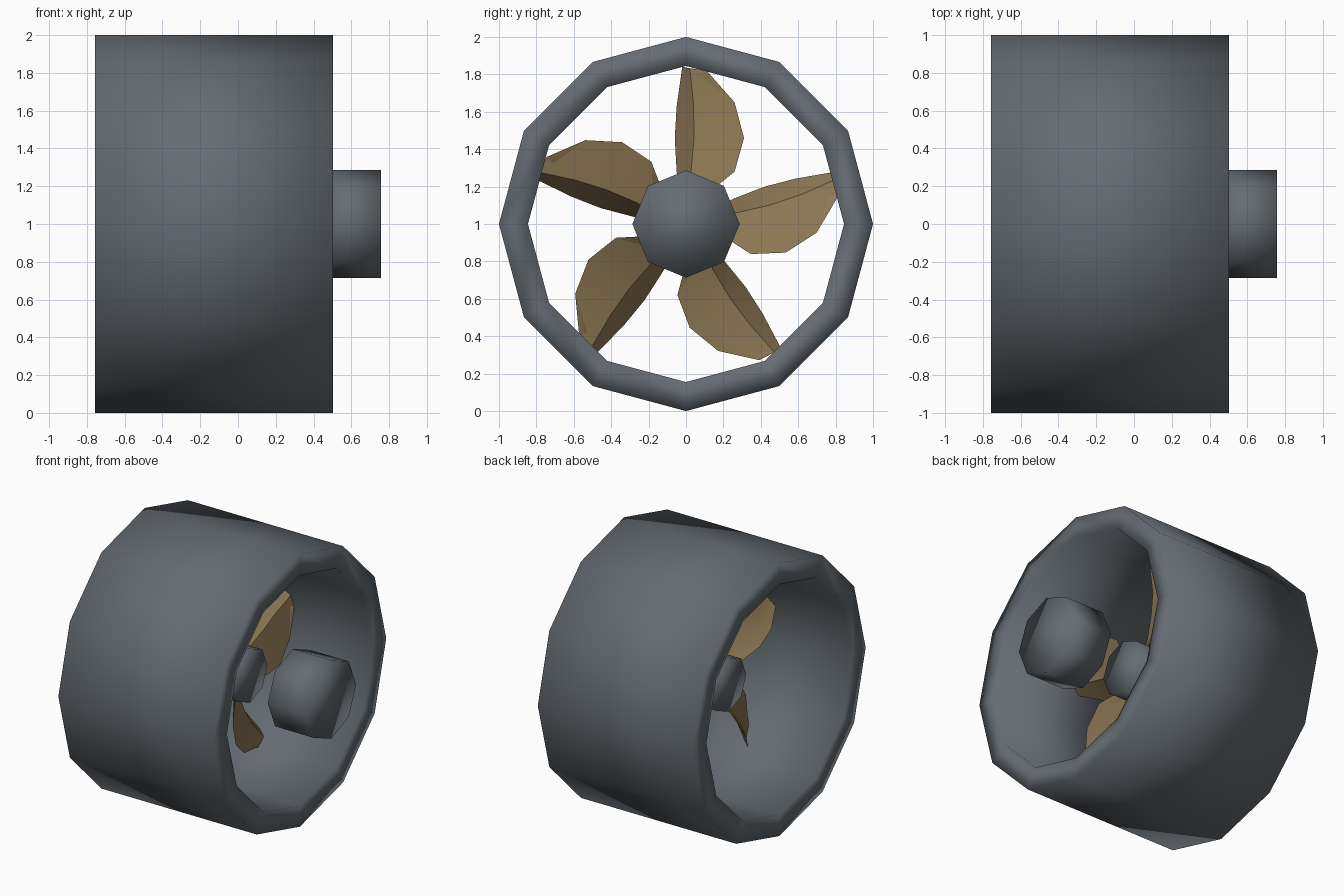
import bpy, bmesh, math
from mathutils import Matrix, Vector

cube = bpy.data.objects.get("Cube")
if cube:
    bpy.data.objects.remove(cube)

AXIS = Vector((0, 0, 1))  # centre line of the fan, running along x


def material(name, rgb):
    m = bpy.data.materials.new(name)
    m.use_nodes = True
    m.diffuse_color = (*rgb, 1)
    m.node_tree.nodes["Principled BSDF"].inputs["Base Color"].default_value = (*rgb, 1)
    return m


steel = material("slate grey", (0.13, 0.15, 0.17))
brass = material("dull brass", (0.27, 0.19, 0.09))


def finish(name, bm, mat, angle=None):
    bmesh.ops.recalc_face_normals(bm, faces=bm.faces)
    mesh = bpy.data.meshes.new(name)
    bm.to_mesh(mesh)
    bm.free()
    mesh.materials.append(mat)
    ob = bpy.data.objects.new(name, mesh)
    bpy.context.collection.objects.link(ob)
    bpy.ops.object.select_all(action='DESELECT')
    ob.select_set(True)
    bpy.context.view_layer.objects.active = ob
    if angle is None:
        bpy.ops.object.shade_smooth()
    else:
        bpy.ops.object.shade_smooth_by_angle(angle=math.radians(angle))
    return ob


def loft(bm, rings, closed=False):
    """Skin a list of point rings; close into a tube loop or cap both ends."""
    vs = [[bm.verts.new(p) for p in ring] for ring in rings]
    n = len(vs[0])
    pairs = list(zip(vs, vs[1:])) + ([(vs[-1], vs[0])] if closed else [])
    for a, b in pairs:
        for i in range(n):
            j = (i + 1) % n
            bm.faces.new((a[i], a[j], b[j], b[i]))
    if not closed:
        bm.faces.new(vs[0])
        bm.faces.new(vs[-1])


def lathe(name, profile, sides, closed=False):
    """Turn an (x, radius) profile around the fan axis."""
    bm = bmesh.new()
    turns = [math.tau * i / sides for i in range(sides)]
    loft(bm, [[AXIS + Vector((x, r * math.sin(a), r * math.cos(a))) for a in turns]
              for x, r in profile], closed)
    return finish(name, bm, steel)


# Twelve-sided duct, hub and separate motor pod
lathe("duct", [(-0.757, 1), (0.502, 1), (0.502, 0.845), (-0.757, 0.845)], 12, closed=True)
lathe("hub", [(-0.35, 0.197), (0.10, 0.197)], 8)
lathe("motor_pod", [(0.443, 0.287), (0.757, 0.287)], 8)

# Blade stations: leading edge (t, x, r) and trailing edge (t, x, r)
STATIONS = [
    ((-0.03, -0.20, 0.15), (0.10, -0.02, 0.15)),
    ((-0.05, -0.25, 0.28), (0.26, -0.01, 0.28)),
    ((-0.06, -0.28, 0.46), (0.31, -0.03, 0.46)),
    ((-0.05, -0.26, 0.63), (0.26, -0.07, 0.65)),
    ((-0.02, -0.17, 0.84), (0.11, -0.11, 0.82)),
]


def blade_section(lead, trail, thick):
    a, b = (Vector((x, t, r)) for t, x, r in (lead, trail))
    chord = b - a
    normal = Vector((chord.y, -chord.x, 0)).normalized()
    mid = a.lerp(b, 0.4) + normal * 0.15 * chord.length
    return [a, mid + normal * thick, b, mid - normal * thick]


# Five pitched blades around the hub
for k in range(5):
    bm = bmesh.new()
    loft(bm, [blade_section(a, b, 0.022 - 0.004 * i) for i, (a, b) in enumerate(STATIONS)])
    turn = Matrix.Translation(AXIS) @ Matrix.Rotation(math.radians(72 * k), 4, 'X')
    bmesh.ops.transform(bm, matrix=turn, verts=bm.verts)
    finish(f"blade_{k + 1}", bm, brass, 35)
